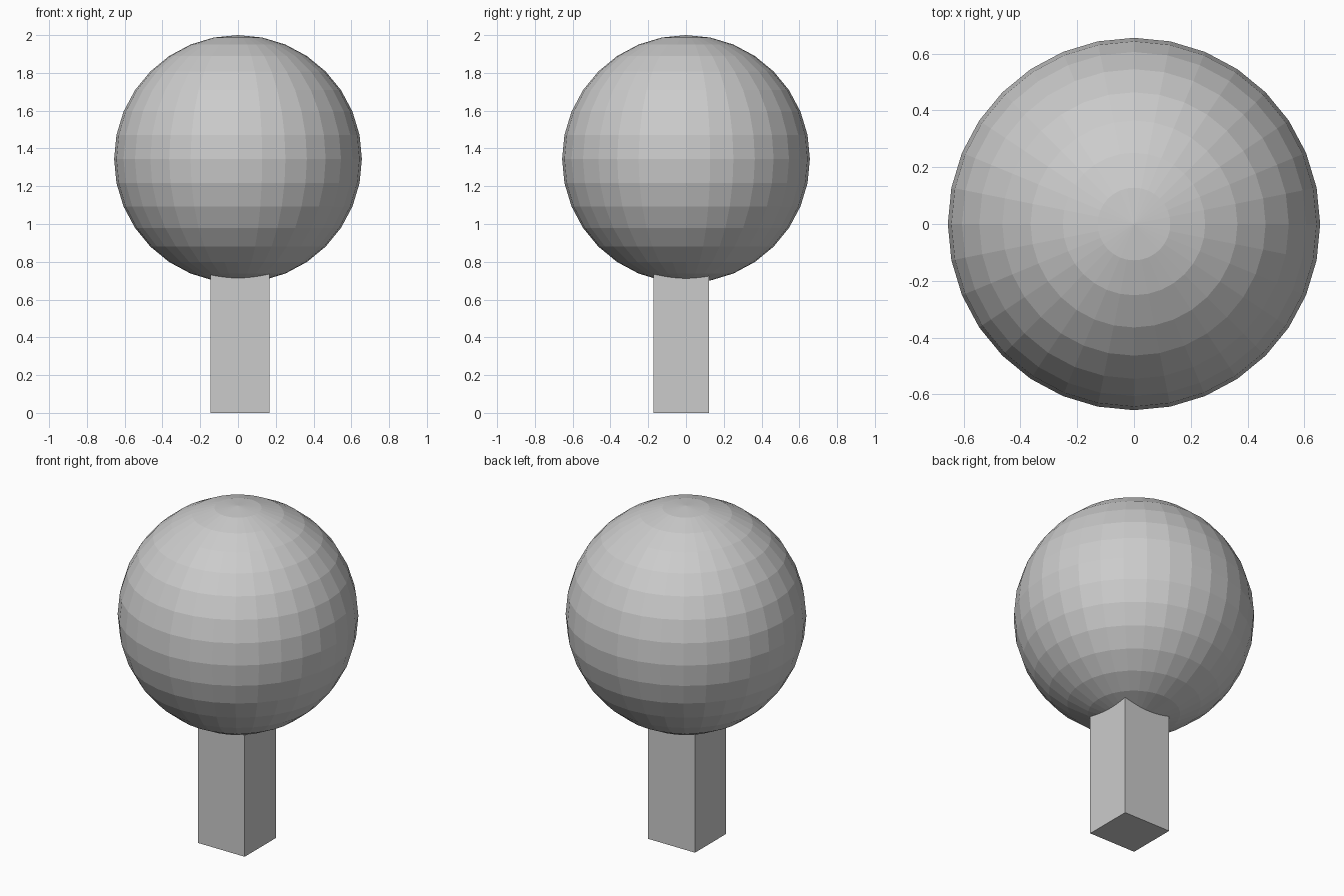
import bpy

if "Cube" in bpy.data.objects:
    bpy.data.objects.remove(bpy.data.objects["Cube"])


def box(name, x, y, z):
    """Axis-aligned box from (min, max) ranges."""
    ranges = (x, y, z)
    bpy.ops.mesh.primitive_cube_add(size=1, location=[(a + b) / 2 for a, b in ranges])
    obj = bpy.context.object
    obj.name = name
    obj.scale = [b - a for a, b in ranges]
    bpy.ops.object.transform_apply(location=False, rotation=False, scale=True)
    return obj


# Square trunk, slightly off centre, running up into the crown
box("trunk", (-0.146, 0.166), (-0.173, 0.123), (0, 0.85))

# Round flat-shaded crown
radius = 0.656
bpy.ops.mesh.primitive_uv_sphere_add(segments=32, ring_count=16, radius=radius,
                                     location=(0, 0, 2 - radius))
bpy.context.object.name = "crown"
bpy.ops.object.shade_flat()
